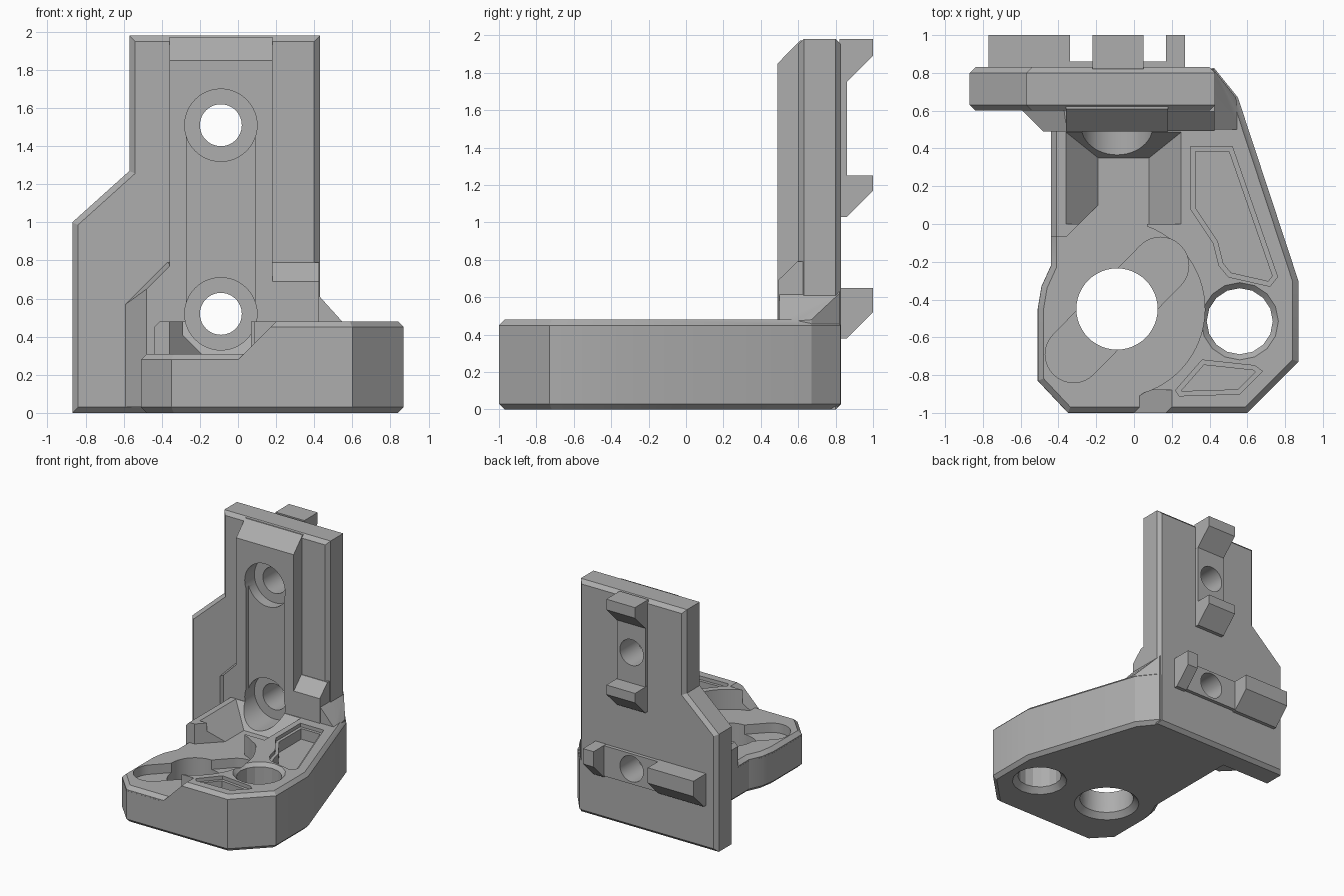
import bpy, bmesh, math
from mathutils import Vector

cube = bpy.data.objects.get("Cube")
if cube:
    bpy.data.objects.remove(cube)

grey = bpy.data.materials.new("matte_grey")
grey.use_nodes = True
colour = (0.42, 0.42, 0.42, 1)
grey.diffuse_color = colour
grey.node_tree.nodes["Principled BSDF"].inputs["Base Color"].default_value = colour

PLACE = {"x": lambda a, b, t: (t, a, b),
         "y": lambda a, b, t: (a, t, b),
         "z": lambda a, b, t: (a, b, t)}


def finish(bm, name):
    bmesh.ops.recalc_face_normals(bm, faces=bm.faces)
    mesh = bpy.data.meshes.new(name)
    bm.to_mesh(mesh)
    bm.free()
    mesh.materials.append(grey)
    ob = bpy.data.objects.new(name, mesh)
    bpy.context.collection.objects.link(ob)
    return ob


def inset(pts, d):
    """Offset a closed outline inwards by d with mitred corners."""
    p = [Vector(q) for q in pts]
    n = len(p)
    area = sum(p[i - 1].x * p[i].y - p[i].x * p[i - 1].y for i in range(n))
    s = 1 if area > 0 else -1
    out = []
    for i in range(n):
        e = (p[i] - p[i - 1]).normalized()
        f = (p[(i + 1) % n] - p[i]).normalized()
        n1, n2 = Vector((-e.y, e.x)) * s, Vector((-f.y, f.x)) * s
        out.append(p[i] + (n1 + n2) * d / (1 + n1.dot(n2)))
    return out


def prism(name, pts, axis, lo, hi, c0=0, c1=0):
    """Extrude an outline from lo to hi; positive c chamfers an end, negative flares it."""
    levels = [(lo, c0), (lo + abs(c0), 0), (hi - abs(c1), 0), (hi, c1)]
    if not c0:
        levels.pop(0)
    if not c1:
        levels.pop()
    bm = bmesh.new()
    rings = [[bm.verts.new(PLACE[axis](q[0], q[1], t)) for q in (inset(pts, c) if c else pts)]
             for t, c in levels]
    n = len(pts)
    for r, s in zip(rings, rings[1:]):
        for i in range(n):
            bm.faces.new((r[i - 1], r[i], s[i], s[i - 1]))
    bm.faces.new(rings[0])
    bm.faces.new(rings[-1])
    return finish(bm, name)


def hull(name, pts):
    bm = bmesh.new()
    for p in pts:
        bm.verts.new(p)
    bmesh.ops.convex_hull(bm, input=bm.verts)
    bmesh.ops.dissolve_limit(bm, angle_limit=0.01, verts=bm.verts, edges=bm.edges)
    return finish(bm, name)


def arc(cx, cy, r, a0, a1, n):
    return [(cx + r * math.cos(math.radians(a0 + (a1 - a0) * i / n)),
             cy + r * math.sin(math.radians(a0 + (a1 - a0) * i / n))) for i in range(n + 1)]


def circle(cx, cy, r, n=48):
    return arc(cx, cy, r, 0, 360, n)[:-1]


def capsule(a, b, r):
    ang = math.degrees(math.atan2(b[1] - a[1], b[0] - a[0]))
    return arc(*b, r, ang - 90, ang + 90, 16) + arc(*a, r, ang + 90, ang + 270, 16)


def combine(target, tool, op="DIFFERENCE", keep=False):
    mod = target.modifiers.new("combine", "BOOLEAN")
    mod.operation, mod.solver, mod.object = op, "EXACT", tool
    bpy.context.view_layer.objects.active = target
    bpy.ops.object.modifier_apply(modifier=mod.name)
    if not keep:
        bpy.data.objects.remove(tool)


# Base block
foot = [(0.425, 0.825), (0.55, 0.67), (0.87, -0.3), (0.87, -0.73), (0.6, -1), (-0.35, -1),
        (-0.51, -0.83), (-0.51, -0.45), (-0.49, -0.33), (-0.44, -0.22), (-0.44, 0.7), (-0.3, 0.8)]
body = prism("bracket_body", foot, "z", 0, 0.48, 0.03, 0.03)

# Lowered left area with its curved wall
low = ([(-0.8, -1.2), (-0.02, -1.2), (0.0, -0.93)] + arc(-0.09, -0.45, 0.465, -72, 70, 28)
       + [(0.07, 0.12), (-0.19, 0.1), (-0.36, -0.07), (-0.8, -0.07)])
combine(body, prism("low_cut", low, "z", 0.27, 0.7))

# Sloped front step
combine(body, prism("step_cut", [(-0.4, 0.27), (-0.01, 0.27), (0.22, 0.5), (-0.4, 0.5)],
                    "y", -1.2, -0.88))

# Trough running back to the upright
trough = []
for z, g in ((0.28, -0.03), (0.52, 0.21)):
    trough += [(x, y, z) for x in (-0.19 - g, 0.08 + g) for y in (0.0, 0.35 + 0.8 * g)]
combine(body, hull("trough_cut", trough))

# Low floor with chamfered rim
combine(body, prism("floor", inset(foot, 0.001), "z", 0.1, 0.31, 0, 0.03), "UNION")

# Upright plate
plate = [(-0.87, 0), (-0.87, 1.0), (-0.57, 1.27), (-0.57, 1.98), (0.43, 1.98), (0.43, 0)]
combine(body, prism("plate", plate, "y", 0.6, 0.83, 0.03, 0.03), "UNION")

# Raised centre rib with sloped top
rib = [(0.49, 0.1), (0.49, 1.85), (0.61, 1.972), (0.7, 1.972), (0.7, 0.1)]
combine(body, prism("rib", rib, "x", -0.36, 0.18), "UNION")

# Thick foot of the rib, left flare and right shelf
flare = [(-0.48, 0.49, 0.03), (-0.48, 0.49, 0.65), (-0.355, 0.49, 0.775), (-0.1, 0.49, 0.775),
         (-0.1, 0.49, 0.03)]
flare += [(-0.59, 0.6, 0.03), (-0.59, 0.6, 0.57), (-0.37, 0.6, 0.79), (-0.1, 0.6, 0.79), (-0.1, 0.6, 0.03)]
flare += [(x, 0.7, z) for x, y, z in flare[5:]]
combine(body, hull("flare", flare), "UNION")
shelf = [(0.492, 0.1), (0.492, 0.69), (0.595, 0.79), (0.7, 0.79), (0.7, 0.1)]
combine(body, prism("shelf", shelf, "x", 0.1, 0.425), "UNION")

# Right gusset blending the plate into the base
gusset = [(0.4, 0.82, 0.64), (0.42, 0.82, 0.62), (0.42, 0.5, 0.62), (0.4, 0.5, 0.64),
          (0.4, 0.82, 0.2), (0.42, 0.82, 0.2), (0.54, 0.67, 0.2), (0.54, 0.67, 0.48),
          (0.56, 0.5, 0.2), (0.56, 0.5, 0.465), (0.4, 0.5, 0.2)]
combine(body, hull("gusset", gusset), "UNION")

# Pockets in the base: wide chamfered rim, then a smaller recess
pockets = [[(0.3, 0.41), (0.52, 0.41), (0.76, -0.28), (0.72, -0.33), (0.5, -0.28), (0.45, -0.22),
            (0.42, -0.1), (0.3, 0.08)],
           [(0.22, -0.88), (0.36, -0.72), (0.64, -0.75), (0.68, -0.78), (0.56, -0.9), (0.24, -0.91)]]
for p in pockets:
    combine(body, prism("pocket_rim", p, "z", 0.45, 0.6))
    combine(body, prism("pocket", inset(p, 0.025), "z", 0.36, 0.6))

# Diagonal slot and the two vertical holes
combine(body, prism("slot", capsule((-0.32, -0.69), (0.14, -0.22), 0.15), "z", 0.23, 0.6))
for x, y, r, n, top in ((-0.09, -0.45, 0.215, 48, 0.23), (0.56, -0.515, 0.175, 16, 0.48)):
    combine(body, prism("hole", circle(x, y, r, n), "z", -0.1, 0.7))
    combine(body, prism("sink", circle(x, y, r, n), "z", -0.001, 0.2, -0.045))
    if n == 16:
        combine(body, prism("top_sink", circle(x, y, r, n), "z", 0.3, top + 0.001, 0, -0.03))

# Long recess, counterbores and bolt holes in the upright
combine(body, prism("recess", capsule((-0.09, 0.52), (-0.09, 1.51), 0.18), "y", 0.2, 0.53))
bolts = []
for z in (0.52, 1.51):
    combine(body, prism("counterbore", circle(-0.09, z, 0.19), "y", 0.2, 0.62))
    bolt = prism("bolt_hole_cutter", circle(-0.09, z, 0.11), "y", 0.3, 1.2)
    combine(body, bolt, keep=True)
    bolts.append(bolt)


# Rear mounting strips with angled hooks
def hook(name, x0, x1, top, tip):
    prof = [(0.82, top), (1.0, top), (1.0, tip), (0.86, tip - 0.14), (0.82, tip - 0.14)]
    return prism(name, prof, "x", x0, x1)


def strip(name, x0, x1, z0, z1):
    return prism(name, [(x0, z0), (x1, z0), (x1, z1), (x0, z1)], "y", 0.82, 0.86)


upper = strip("upper_strip", -0.219, 0.049, 1.04, 1.97)
lower = strip("lower_strip", -0.76, 0.26, 0.39, 0.648)
for part, bolt in ((upper, bolts[1]), (lower, bolts[0])):
    combine(part, bolt)
hooks = [hook("top_hook", -0.22, 0.05, 1.98, 1.89), hook("middle_hook", -0.22, 0.05, 1.25, 1.17),
         hook("lower_right_hook", -0.77, -0.34, 0.65, 0.52),
         hook("lower_left_hook", 0.17, 0.27, 0.65, 0.52)]

bpy.ops.object.select_all(action="DESELECT")
for ob in [body, upper, lower] + hooks:
    ob.select_set(True)
bpy.context.view_layer.objects.active = body
bpy.ops.object.shade_smooth_by_angle(angle=math.radians(20))
